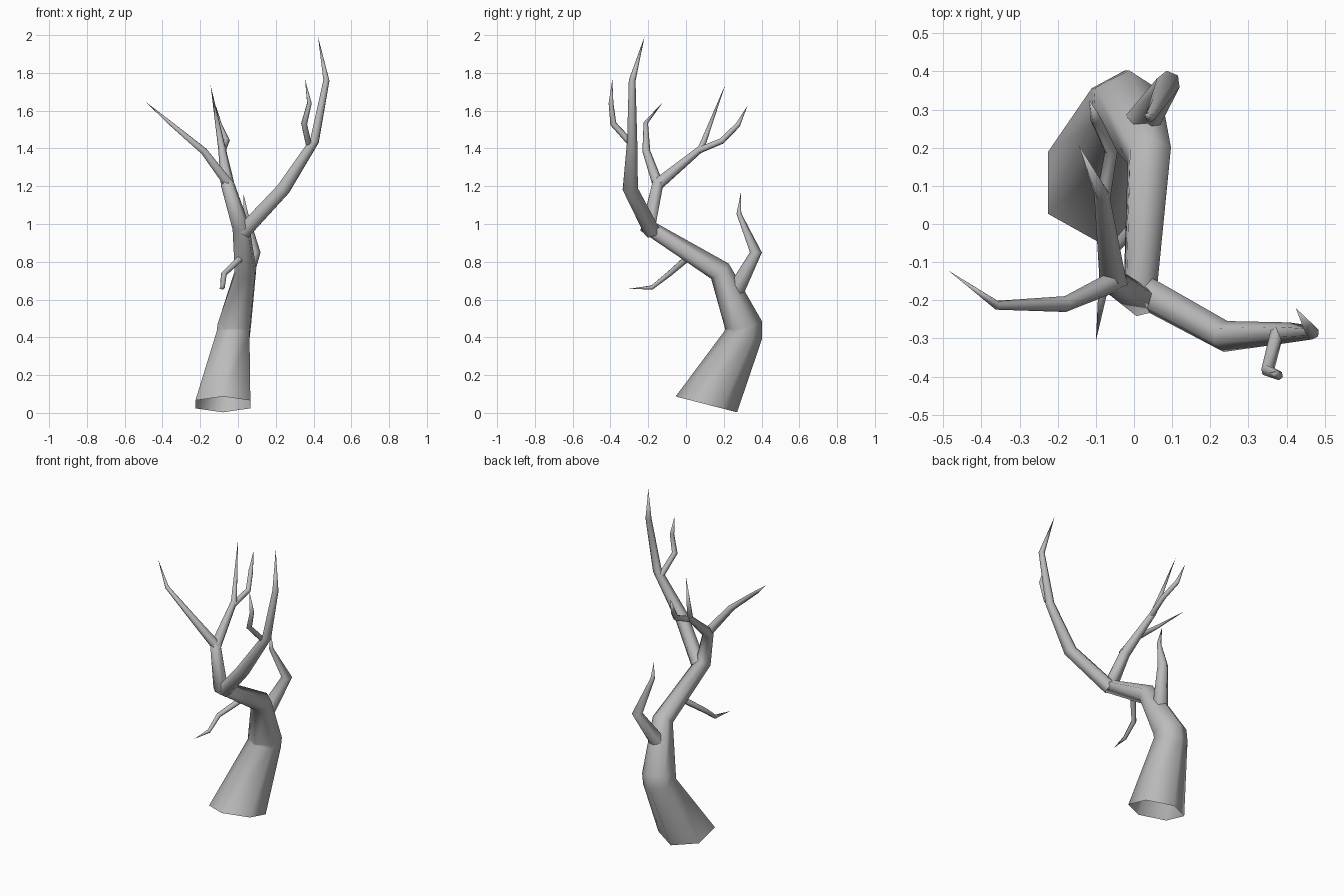
import bpy, bmesh
from math import cos, sin, tau, radians
from mathutils import Vector

cube = bpy.data.objects.get("Cube")
if cube:
    bpy.data.objects.remove(cube, do_unlink=True)

# Single bark colour
bark = bpy.data.materials.new("grey_bark")
bark.use_nodes = True
bark.diffuse_color = (0.5, 0.5, 0.5, 1)
bsdf = bark.node_tree.nodes["Principled BSDF"]
bsdf.inputs["Base Color"].default_value = (0.5, 0.5, 0.5, 1)
bsdf.inputs["Roughness"].default_value = 0.9


def limb(name, path, radii, sides=6, start_normal=None):
    """Tapered tube with mitred rings; a final radius of 0 makes a pointed tip."""
    pts = [Vector(p) for p in path]
    dirs = [(b - a).normalized() for a, b in zip(pts, pts[1:])]
    normals = [dirs[0]] + [(a + b).normalized() for a, b in zip(dirs, dirs[1:])] + [dirs[-1]]
    if start_normal:
        normals[0] = Vector(start_normal).normalized()
    bm = bmesh.new()
    rings = []
    u = Vector((0, 1, 0))
    for p, n, r in zip(pts, normals, radii):
        u = (u - n * u.dot(n)).normalized()
        v = n.cross(u)
        if r == 0:
            rings.append([bm.verts.new(p)] * sides)
        else:
            rings.append([bm.verts.new(p + r * (cos(tau * i / sides) * u + sin(tau * i / sides) * v))
                          for i in range(sides)])
    for low, high in zip(rings, rings[1:]):
        for i in range(sides):
            j = (i + 1) % sides
            corners = [low[i], low[j], high[j], high[i]]
            bm.faces.new(list(dict.fromkeys(corners)))
    mesh = bpy.data.meshes.new(name)
    bm.to_mesh(mesh)
    bm.free()
    mesh.materials.append(bark)
    obj = bpy.data.objects.new(name, mesh)
    bpy.context.collection.objects.link(obj)
    bpy.ops.object.select_all(action="DESELECT")
    obj.select_set(True)
    bpy.context.view_layer.objects.active = obj
    bpy.ops.object.shade_smooth_by_angle(angle=radians(75))
    return obj


# Trunk, leaning limb and the leader that continues it
limb("trunk",
     [(-.08, .108, .045), (-.025, .305, .415), (-.02, .305, .465), (.04, .18, .75),
      (.015, -.2, .985), (-.055, -.15, 1.21), (-.085, .08, 1.4), (-.145, .207, 1.735)],
     [.168, .1, .1, .062, .047, .036, .02, 0], start_normal=(0, .25, .97))

# Large left branch and its twig
limb("left_branch",
     [(.03, -.18, .96), (.24, -.295, 1.185), (.405, -.285, 1.44), (.468, -.285, 1.76), (.424, -.22, 1.99)],
     [.045, .041, .027, .018, 0])
limb("left_twig",
     [(.375, -.285, 1.42), (.35, -.385, 1.53), (.378, -.397, 1.64), (.355, -.39, 1.765)],
     [.018, .017, .013, 0])

# Right branch
limb("right_branch",
     [(-.04, -.145, 1.2), (-.18, -.21, 1.385), (-.36, -.213, 1.535), (-.487, -.122, 1.645)],
     [.03, .021, .012, 0])

# Twig at the top of the leader
limb("top_twig",
     [(-.08, .07, 1.39), (-.06, .19, 1.44), (-.1, .275, 1.525), (-.117, .325, 1.625)],
     [.018, .017, .015, 0])

# Low back branch
limb("back_branch",
     [(.02, .265, .65), (.09, .37, .85), (.042, .28, 1.055), (.028, .29, 1.165)],
     [.046, .032, .013, 0])

# Drooping front twig
limb("front_twig",
     [(.025, .02, .83), (-.075, -.09, .735), (-.082, -.18, .664), (-.1, -.307, .656)],
     [.02, .016, .012, 0])
